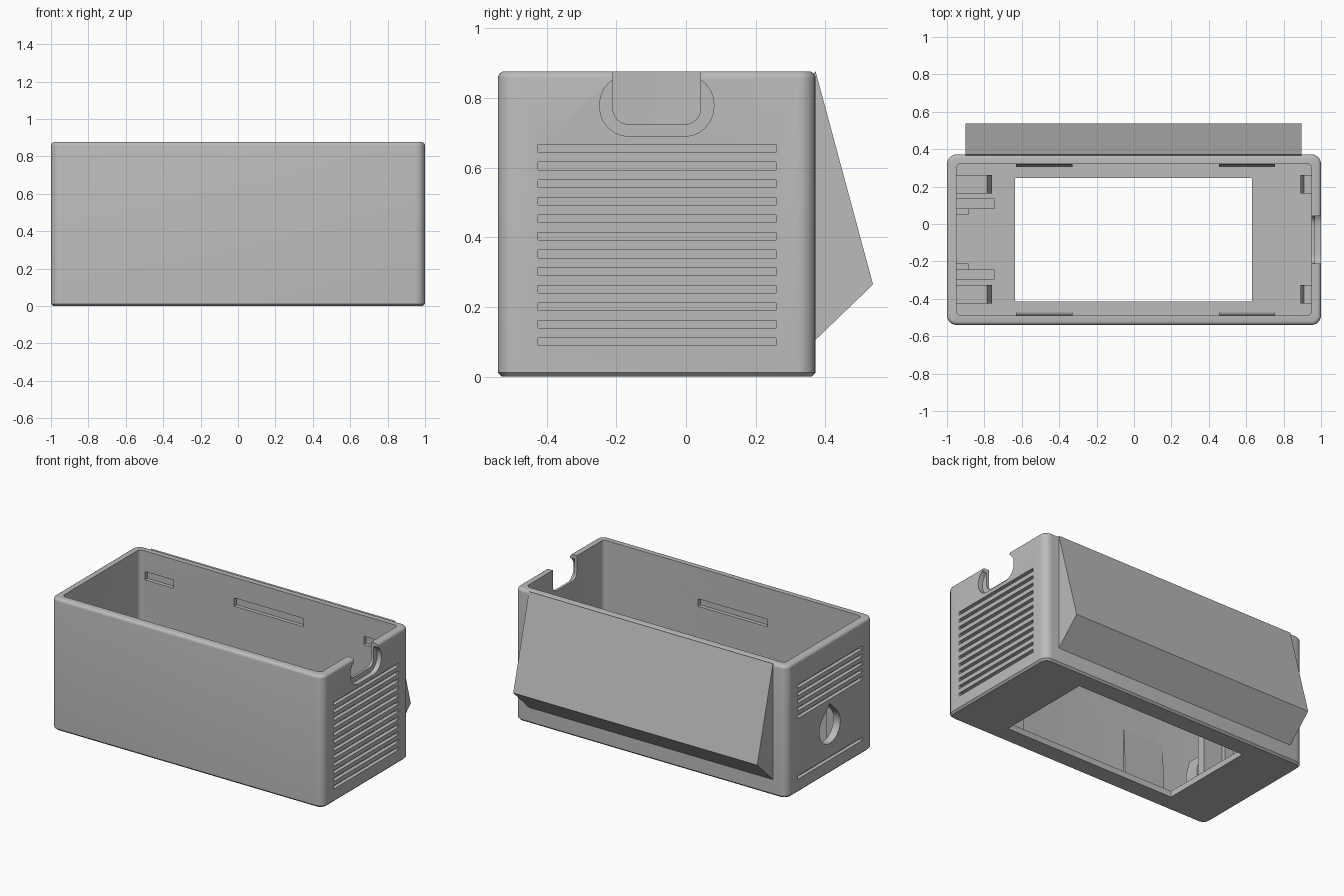
import bpy, bmesh, math
from mathutils import Vector

cube = bpy.data.objects.get("Cube")
if cube:
    bpy.data.objects.remove(cube, do_unlink=True)

grey = bpy.data.materials.new("plain grey")
grey.use_nodes = True
grey.diffuse_color = (0.5, 0.5, 0.5, 1)
grey.node_tree.nodes["Principled BSDF"].inputs["Base Color"].default_value = (0.5, 0.5, 0.5, 1)


def finish(bm, name):
    bmesh.ops.recalc_face_normals(bm, faces=bm.faces)
    mesh = bpy.data.meshes.new(name)
    bm.to_mesh(mesh)
    bm.free()
    mesh.materials.append(grey)
    ob = bpy.data.objects.new(name, mesh)
    bpy.context.collection.objects.link(ob)
    return ob


def rounded_rect(u0, u1, v0, v1, r, n=6):
    pts = []
    corners = [(u1 - r, v1 - r), (u0 + r, v1 - r), (u0 + r, v0 + r), (u1 - r, v0 + r)]
    for i, (u, v) in enumerate(corners):
        for k in range(n + 1):
            a = math.pi / 2 * (i + k / n)
            pts.append((u + r * math.cos(a), v + r * math.sin(a)))
    return pts


def add_prism(bm, pts, axis, a, b):
    """Extrude a 2D outline along an axis from a to b."""
    def place(p, d):
        return {"X": (d, p[0], p[1]), "Y": (p[0], d, p[1]), "Z": (p[0], p[1], d)}[axis]
    ends = [[bm.verts.new(place(p, d)) for p in pts] for d in (a, b)]
    bm.faces.new(ends[0])
    bm.faces.new(ends[1][::-1])
    for i in range(len(pts)):
        j = (i + 1) % len(pts)
        bm.faces.new((ends[0][i], ends[0][j], ends[1][j], ends[1][i]))


def prism(name, pts, axis, a, b):
    bm = bmesh.new()
    add_prism(bm, pts, axis, a, b)
    return finish(bm, name)


def rect(u0, u1, v0, v1):
    return [(u0, v0), (u1, v0), (u1, v1), (u0, v1)]


# Main dimensions
LEFT, FRONT, BACK, TOP = 1.0, -0.54, 0.372, 0.877
WALL, FLOOR, EDGE = 0.05, 0.04, 0.02


def wall_ring(inset, z, radius):
    pts = rounded_rect(-LEFT + inset, LEFT - inset, FRONT + inset, BACK - inset, radius)
    return [Vector((x, y, z)) for x, y in pts]


def build_shell():
    # Closed loft: outside wall, rounded rim, inside wall, floor, bottom opening
    rings = [wall_ring(0.012, 0, 0.04), wall_ring(0, 0.012, 0.052)]
    for k in range(5):
        a = math.pi / 2 * k / 4
        inset = EDGE * (1 - math.cos(a))
        rings.append(wall_ring(inset, TOP - EDGE + EDGE * math.sin(a), 0.052 - inset))
    rings += [wall_ring(WALL, TOP, 0.025), wall_ring(WALL, FLOOR, 0.025)]
    for z in (FLOOR, 0):
        rings.append([Vector((x, y, z)) for x, y in rounded_rect(-0.635, 0.63, -0.415, 0.245, 0.003)])
    bm = bmesh.new()
    loops = [[bm.verts.new(p) for p in ring] for ring in rings]
    for i, low in enumerate(loops):
        high = loops[(i + 1) % len(loops)]
        for j in range(len(low)):
            k = (j + 1) % len(low)
            bm.faces.new((low[j], low[k], high[k], high[j]))
    return finish(bm, "case_shell")


shell = build_shell()

# Cutters for vent grooves and inner latch recesses
bm = bmesh.new()
pitch = 0.0505
for i in range(12):
    z = 0.1 + i * pitch
    add_prism(bm, rect(-0.425, 0.258, z - 0.011, z + 0.011), "X", 0.975, 1.1)
for i in [0, 8, 9, 10, 11, 12]:
    z = 0.1 + i * pitch
    add_prism(bm, rect(-0.425, 0.258, z - 0.011, z + 0.011), "X", -1.1, -0.975)
for x0, x1 in [(-0.91, -0.7), (-0.255, 0.255), (0.7, 0.91)]:
    add_prism(bm, rect(x0, x1, 0.685, 0.74), "Y", 0.3, 0.347)
add_prism(bm, rect(-0.255, 0.255, 0.62, 0.67), "Y", -0.515, -0.47)
cutters = [finish(bm, "groove_cutter")]

# Cable notch with its wider outer recess, and the teardrop hole
cutters.append(prism("recess_cutter", rounded_rect(-0.248, 0.08, 0.69, 0.867, 0.085), "X", 0.967, 1.1))
cutters.append(prism("notch_cutter", rounded_rect(-0.21, 0.042, 0.725, 1.0, 0.045), "X", 0.9, 1.1))
hole_y, hole_z, hole_r = -0.083, 0.31, 0.11
tear = [(hole_y, hole_z + hole_r * math.sqrt(2))]
for k in range(25):
    a = math.radians(135 + 270 * k / 24)
    tear.append((hole_y + hole_r * math.cos(a), hole_z + hole_r * math.sin(a)))
cutters.append(prism("hole_cutter", tear, "X", -1.1, -0.9))

bpy.context.view_layer.objects.active = shell
for cutter in cutters:
    cutter.hide_render = True
    mod = shell.modifiers.new("cut", "BOOLEAN")
    mod.operation = "DIFFERENCE"
    mod.solver = "EXACT"
    mod.object = cutter
    bpy.ops.object.modifier_apply(modifier=mod.name)
    bpy.data.objects.remove(cutter, do_unlink=True)

bpy.ops.object.select_all(action="DESELECT")
shell.select_set(True)
bpy.ops.object.shade_smooth_by_angle(angle=math.radians(32))

# Sloped wedge on the back
prism("back_wedge", [(0.35, 0.105), (0.371, 0.105), (0.537, 0.265), (0.372, TOP), (0.35, 0.85)],
      "X", -0.9, 0.895)

# Tapered pads on the inner front and back walls
inner_front, inner_back = FRONT + WALL, BACK - WALL
for side, x0, x1 in [("right", -0.63, -0.33), ("left", 0.455, 0.755)]:
    for where, wall, sign in [("front", inner_front, 1), ("back", inner_back, -1)]:
        pad = [(wall - sign * 0.01, FLOOR), (wall + sign * 0.018, FLOOR),
               (wall + sign * 0.004, 0.38), (wall - sign * 0.01, 0.38)]
        prism(f"{where}_{side}_pad", pad, "X", x0, x1)

# Brackets and clips, mirrored about the middle of the case
mid = -0.081
for where, sign in [("back", 1), ("front", -1)]:
    def span(a, b):
        return sorted((mid + sign * a, mid + sign * b))

    y0, y1 = span(0.161, 0.216)
    prism(where + "_bracket", rect(-0.96, -0.745, y0, y1), "Z", 0.03, 0.45)
    y0, y1 = span(0.131, 0.165)
    prism(where + "_bracket_stop", rect(-0.96, -0.885, y0, y1), "Z", 0.03, 0.42)
    y0, y1 = span(0.161, 0.186)
    prism(where + "_bracket_foot", rect(-0.845, -0.775, y0 - sign * 0.001, y1), "Z", 0.03, 0.452)
    y0, y1 = span(0.244, 0.344)
    prism(where + "_right_clip", [(-0.96, 0.03), (-0.76, 0.03), (-0.76, 0.2), (-0.785, 0.3), (-0.96, 0.3)],
          "Y", y0, y1)
    prism(where + "_left_clip", [(0.96, 0.03), (0.89, 0.03), (0.89, 0.3), (0.91, 0.26), (0.96, 0.26)],
          "Y", y0, y1)
